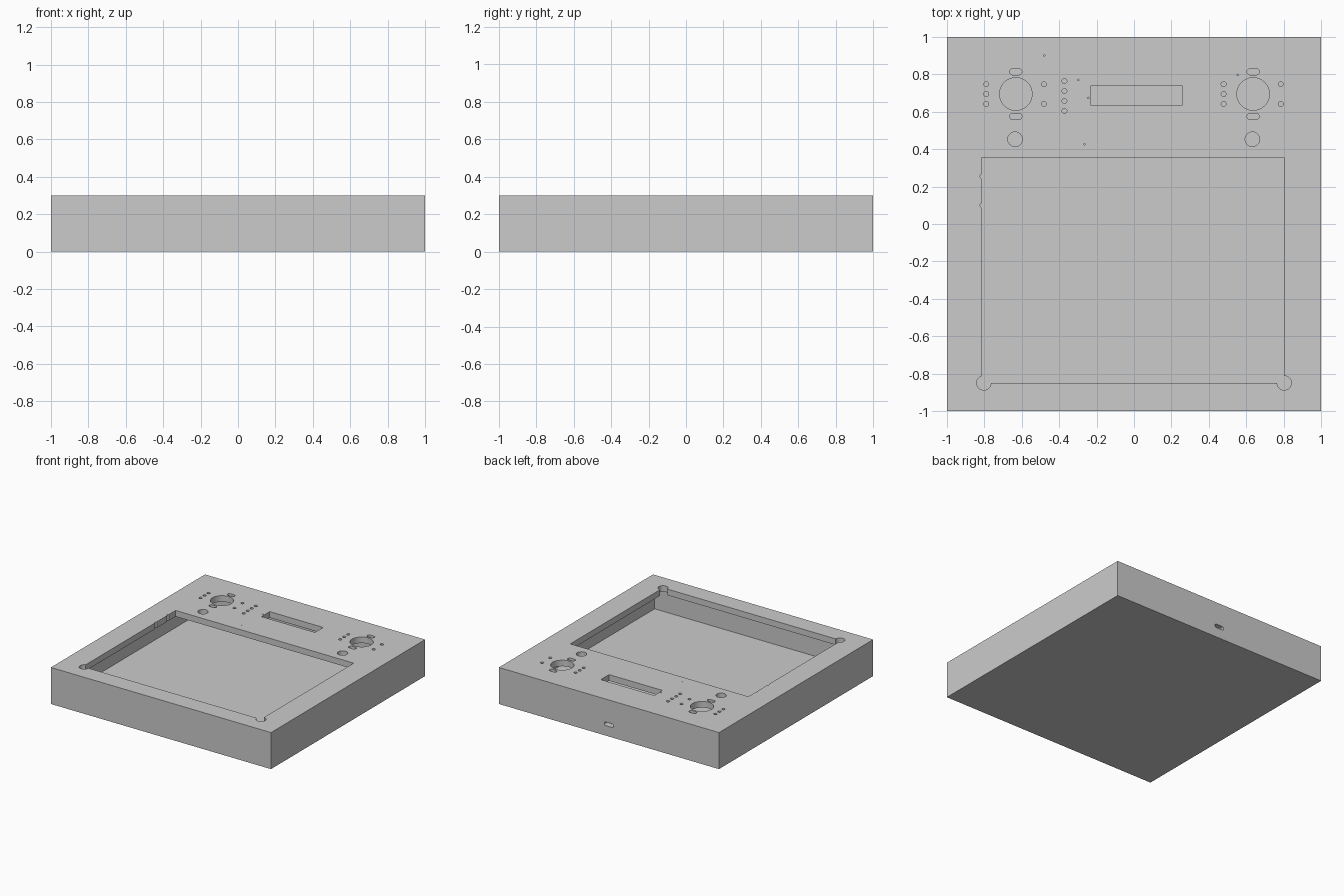
import bpy, bmesh
from mathutils import Matrix, Vector

if "Cube" in bpy.data.objects:
    bpy.data.objects.remove(bpy.data.objects["Cube"], do_unlink=True)

HEIGHT = 0.3
WALL = 0.05

grey = bpy.data.materials.new("plain_grey")
grey.use_nodes = True
colour = (0.6, 0.6, 0.6, 1)
grey.diffuse_color = colour
grey.node_tree.nodes["Principled BSDF"].inputs["Base Color"].default_value = colour

cutters = bpy.data.collections.new("cutters")
bpy.context.scene.collection.children.link(cutters)


def make_object(name, bm, collection):
    mesh = bpy.data.meshes.new(name)
    bm.to_mesh(mesh)
    bm.free()
    mesh.materials.append(grey)
    obj = bpy.data.objects.new(name, mesh)
    collection.objects.link(obj)
    return obj


def box(name, low, high, collection=cutters):
    low, high = Vector(low), Vector(high)
    bm = bmesh.new()
    place = Matrix.Translation((low + high) / 2) @ Matrix.Diagonal((*(high - low), 1))
    bmesh.ops.create_cube(bm, size=1, matrix=place)
    return make_object(name, bm, collection)


def hole(name, x, y, radius, sides=24):
    bm = bmesh.new()
    bmesh.ops.create_cone(bm, cap_ends=True, segments=sides, radius1=radius, radius2=radius,
                          depth=0.2, matrix=Matrix.Translation((x, y, HEIGHT)))
    return make_object(name, bm, cutters)


def slot(name, centre, width, height, turn=Matrix()):
    # Rounded slot: a cylinder whose two halves are pulled apart
    bm = bmesh.new()
    bmesh.ops.create_cone(bm, cap_ends=True, segments=24, radius1=height / 2,
                          radius2=height / 2, depth=0.2,
                          matrix=Matrix.Rotation(0.1309, 4, "Z"))
    for v in bm.verts:
        v.co.x += (width - height) / 2 * (1 if v.co.x > 0 else -1)
    bm.transform(Matrix.Translation(centre) @ turn)
    return make_object(name, bm, cutters)


# Hollow case
case = box("case", (-1, -1, 0), (1, 1, HEIGHT), bpy.context.scene.collection)
inner = 1 - WALL
box("cavity", (-inner, -inner, WALL), (inner, inner, HEIGHT - WALL))

# Large opening with round corner reliefs and edge notches
box("main_opening", (-0.815, -0.85, 0.2), (0.803, 0.355, 0.4))
for x in (-0.803, 0.803):
    hole("corner_relief", x, -0.85, 0.038, 32)
for y in (0.1, 0.255):
    hole("edge_notch", -0.811, y, 0.012)

# Display window
box("display_window", (-0.23, 0.633, 0.2), (0.256, 0.74, 0.4))

# Two control groups
for x, three_side, two_side in ((-0.632, -0.79, -0.482), (0.637, 0.479, 0.785)):
    hole("dial_hole", x, 0.695, 0.087, 48)
    hole("button_hole", x - 0.004, 0.453, 0.039, 32)
    for y in (0.575, 0.814):
        slot("mount_slot", (x, y, HEIGHT), 0.065, 0.034)
    for y in (0.642, 0.695, 0.747):
        hole("small_hole", three_side, y, 0.013)
    for y in (0.642, 0.747):
        hole("small_hole", two_side, y, 0.013)

# Column of indicator holes
for i in range(4):
    hole("indicator_hole", -0.372, 0.605 + i * 0.053, 0.013)

# Pin holes
for x, y in ((-0.48, 0.9), (-0.298, 0.77), (-0.244, 0.674), (-0.265, 0.426), (0.555, 0.797)):
    hole("pin_hole", x, y, 0.004, 12)

# Cable port in the back wall
slot("cable_port", (0, 1, 0.097), 0.085, 0.03, Matrix.Rotation(1.5708, 4, "X"))

# Cut the case, then discard the cutters
cut = case.modifiers.new("cut_holes", "BOOLEAN")
cut.operation = "DIFFERENCE"
cut.operand_type = "COLLECTION"
cut.collection = cutters
cut.solver = "EXACT"
cut.use_self = True
bpy.context.view_layer.objects.active = case
case.select_set(True)
bpy.ops.object.modifier_apply(modifier=cut.name)
for obj in list(cutters.objects):
    bpy.data.objects.remove(obj, do_unlink=True)
bpy.data.collections.remove(cutters)
bpy.ops.object.shade_smooth_by_angle(angle=0.6)
